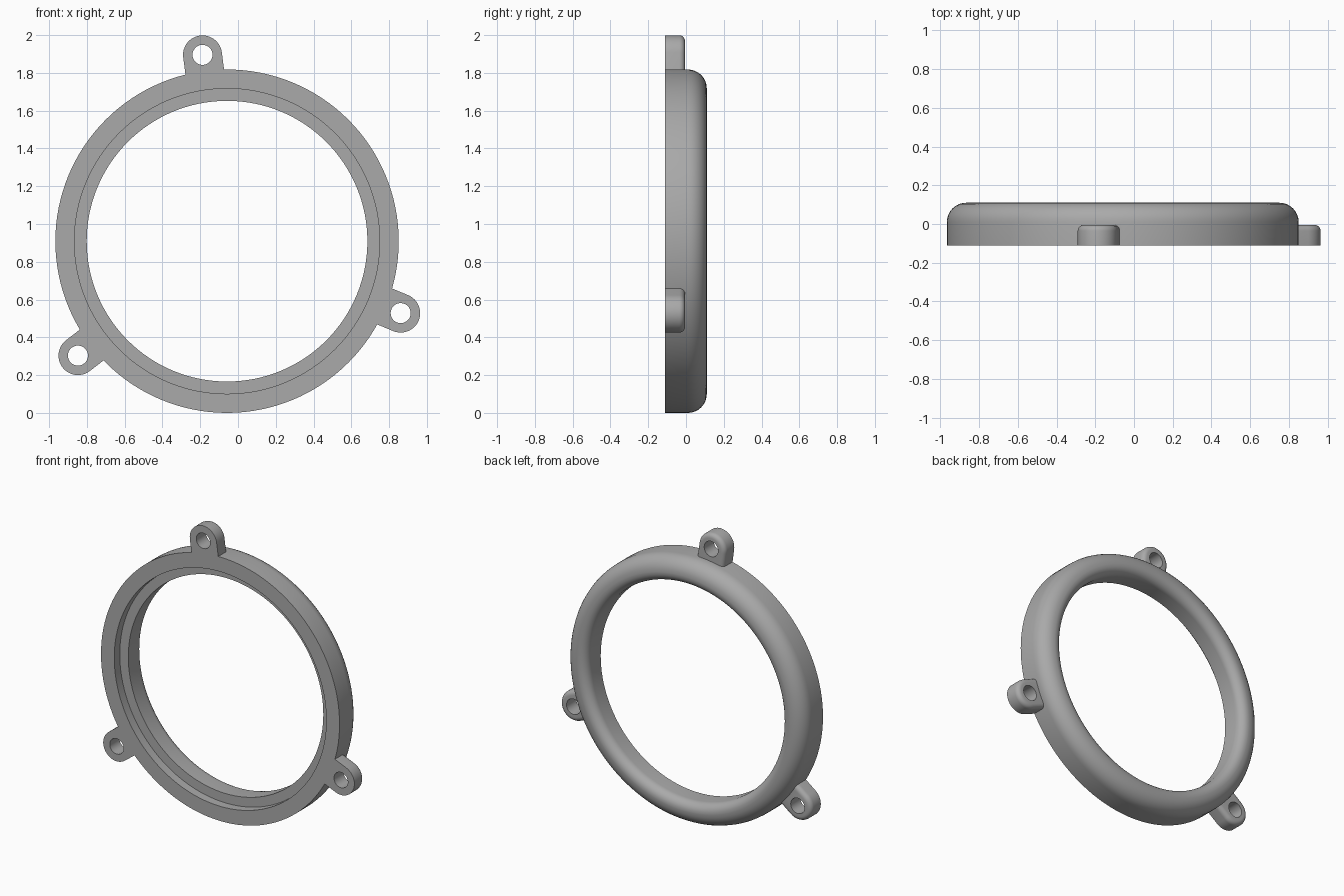
import bpy, bmesh, math
from mathutils import Vector, Matrix

cube = bpy.data.objects.get("Cube")
if cube:
    bpy.data.objects.remove(cube, do_unlink=True)

CX, CZ = -0.058, 0.909           # ring axis
FRONT, BACK, LUG_BACK = -0.11, 0.11, -0.005
R_OUT, R_STEP, R_BORE = 0.909, 0.808, 0.743
SEGMENTS = 128

grey = bpy.data.materials.new("grey")
grey.use_nodes = True
colour = (0.4, 0.4, 0.4, 1)
grey.diffuse_color = colour
grey.node_tree.nodes["Principled BSDF"].inputs["Base Color"].default_value = colour


def make_object(name, bm):
    bmesh.ops.recalc_face_normals(bm, faces=bm.faces)
    mesh = bpy.data.meshes.new(name)
    bm.to_mesh(mesh)
    bm.free()
    mesh.materials.append(grey)
    obj = bpy.data.objects.new(name, mesh)
    bpy.context.collection.objects.link(obj)
    return obj


def combine(target, tool, operation):
    mod = target.modifiers.new("combine", "BOOLEAN")
    mod.operation, mod.solver, mod.object = operation, "EXACT", tool
    bpy.context.view_layer.objects.active = target
    bpy.ops.object.modifier_apply(modifier=mod.name)
    bpy.data.objects.remove(tool, do_unlink=True)


def arc(r, y, radius, start, end, steps=8):
    angles = [math.radians(start + (end - start) * i / steps) for i in range(steps + 1)]
    return [(r + radius * math.cos(a), y + radius * math.sin(a)) for a in angles]


# Ring: stepped recess in front, rounded rim behind
def make_ring():
    step_y, r1, r2 = -0.05, 0.1, 0.06
    profile = [(R_STEP, step_y), (R_STEP, FRONT), (R_OUT, FRONT)]
    profile += arc(R_OUT - r1, BACK - r1, r1, 0, 90)
    profile += arc(R_BORE + r2, BACK - r2, r2, 90, 180)
    profile.append((R_BORE, step_y))
    bm = bmesh.new()
    loops = []
    for i in range(SEGMENTS):
        a = math.tau * i / SEGMENTS
        loops.append([bm.verts.new((CX + r * math.cos(a), y, CZ + r * math.sin(a)))
                      for r, y in profile])
    n = len(profile)
    for i, here in enumerate(loops):
        after = loops[(i + 1) % SEGMENTS]
        for j in range(n):
            k = (j + 1) % n
            bm.faces.new((here[j], here[k], after[k], after[j]))
    return make_object("ring", bm)


# Lug: round-ended tab with a softened back edge
def make_lug(angle):
    radius, centre = 0.103, 0.995
    outline = [(0.86, -radius)] + arc(centre, 0, radius, -90, 90, 24) + [(0.86, radius)]
    bm = bmesh.new()
    face = bm.faces.new([bm.verts.new((u, FRONT, v)) for u, v in outline])
    top = bmesh.ops.extrude_face_region(bm, geom=[face])["geom"]
    for v in top:
        if isinstance(v, bmesh.types.BMVert):
            v.co.y = LUG_BACK
    rim = [e for e in bm.edges
           if all(abs(v.co.y - LUG_BACK) < 1e-5 for v in e.verts)
           and not all(v.co.x < 0.861 for v in e.verts)]
    bmesh.ops.bevel(bm, geom=rim, offset=0.03, segments=5, profile=0.5, affect="EDGES")
    lug = make_object("lug", bm)

    # Screw hole
    bm = bmesh.new()
    bmesh.ops.create_cone(bm, cap_ends=True, segments=40, radius1=0.053, radius2=0.053, depth=1,
                          matrix=Matrix.Translation((centre, 0, 0)) @ Matrix.Rotation(math.pi / 2, 4, "X"))
    hole = make_object("hole_cutter", bm)
    hole.hide_render = True
    combine(lug, hole, "DIFFERENCE")
    lug.data.transform(Matrix.Translation((CX, 0, CZ)) @ Matrix.Rotation(-math.radians(angle), 4, "Y"))
    return lug


ring = make_ring()
for turn in range(3):
    combine(ring, make_lug(97.5 + 120 * turn), "UNION")
ring.name = "mounting_ring"

bpy.ops.object.select_all(action="DESELECT")
ring.select_set(True)
bpy.context.view_layer.objects.active = ring
bpy.ops.object.shade_smooth_by_angle(angle=math.radians(30))
